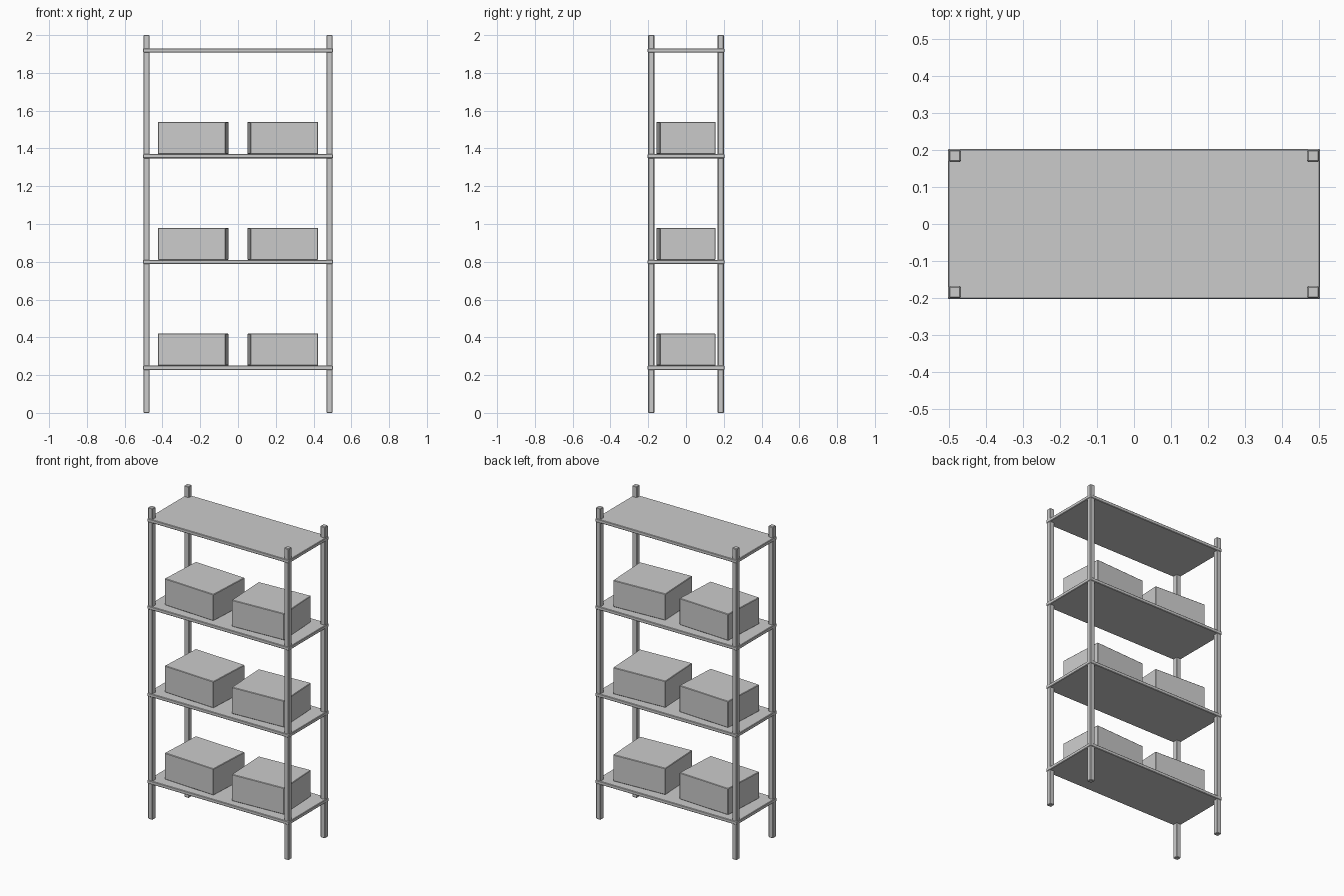
import bpy, math

if "Cube" in bpy.data.objects:
    bpy.data.objects.remove(bpy.data.objects["Cube"])


def block(name, size, centre, turn=0.0, bevel=0.003):
    """Box with a small bevel on every edge."""
    bpy.ops.mesh.primitive_cube_add(size=1, location=centre)
    ob = bpy.context.object
    ob.name = name
    ob.scale = size
    bpy.ops.object.transform_apply(location=False, rotation=False, scale=True)
    ob.rotation_euler.z = math.radians(turn)
    mod = ob.modifiers.new("edge_bevel", 'BEVEL')
    mod.width = bevel
    mod.segments = 1
    return ob


# Four corner posts
for sx, side in ((-1, "left"), (1, "right")):
    for sy, end in ((-1, "front"), (1, "back")):
        block(f"post_{end}_{side}", (0.032, 0.032, 2.0),
              (sx * 0.484, sy * 0.184, 1.0))

# Evenly spaced shelves, storage boxes on all but the top one
SHELF_T = 0.022
for i in range(4):
    top = 0.25 + i * 0.56
    block(f"shelf_{i + 1}", (1.006, 0.406, SHELF_T),
          (0, 0, top - SHELF_T / 2))
    if i < 3:
        for s, side in ((-1, "left"), (1, "right")):
            block(f"storage_box_{side}_{i + 1}", (0.36, 0.295, 0.17),
                  (s * 0.237, 0, top + 0.085), turn=s * 3)
